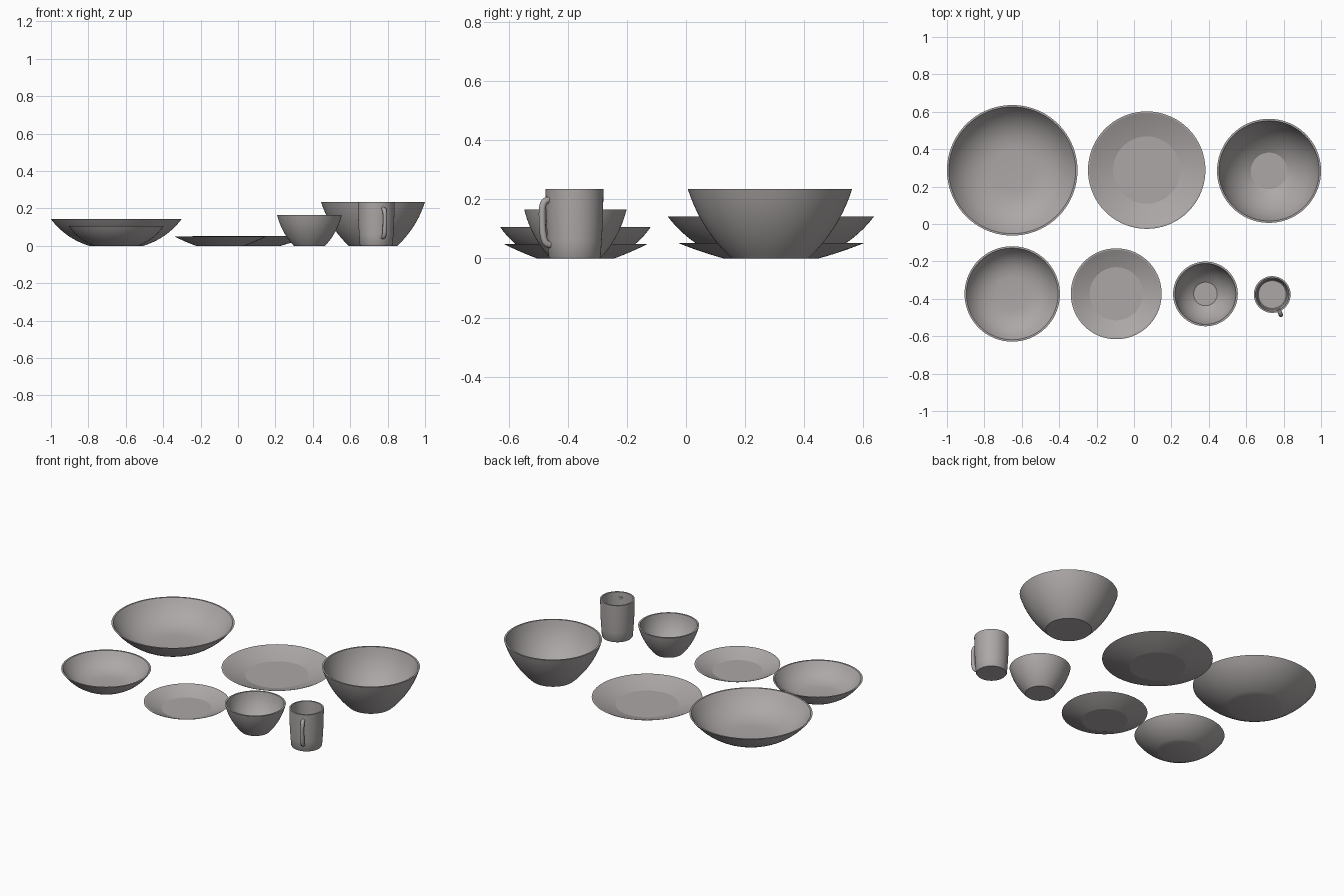
import bpy, bmesh, math
from mathutils import Vector

if "Cube" in bpy.data.objects:
    bpy.data.objects.remove(bpy.data.objects["Cube"])

# One grey stoneware glaze for the whole set
glaze = bpy.data.materials.new("warm_grey_glaze")
glaze.diffuse_color = (0.42, 0.39, 0.39, 1)
glaze.use_nodes = True
glaze.node_tree.nodes["Principled BSDF"].inputs["Base Color"].default_value = glaze.diffuse_color


def arc(base, rim, bulge, n=10):
    """Wall from base to rim, bulging outward and downward."""
    a, b = Vector(base), Vector(rim)
    d = b - a
    c = (a + b) / 2 + Vector((d.y, -d.x)) * bulge
    return [a * (1 - t) ** 2 + c * 2 * t * (1 - t) + b * t * t
            for t in (i / n for i in range(n + 1))]


def lathe(name, profile, loc, angle=30, seg=72):
    """Revolve an (r, z) profile that starts and ends on the axis."""
    bm = bmesh.new()
    rings = []
    for r, z in profile:
        if r < 1e-6:
            rings.append([bm.verts.new((0, 0, z))])
        else:
            rings.append([bm.verts.new((r * math.cos(k * math.tau / seg),
                                        r * math.sin(k * math.tau / seg), z))
                          for k in range(seg)])
    for a, b in zip(rings, rings[1:]):
        for k in range(seg):
            j = (k + 1) % seg
            if len(a) == 1:
                bm.faces.new((a[0], b[j], b[k]))
            elif len(b) == 1:
                bm.faces.new((a[k], a[j], b[0]))
            else:
                bm.faces.new((a[k], a[j], b[j], b[k]))
    bmesh.ops.recalc_face_normals(bm, faces=bm.faces)
    me = bpy.data.meshes.new(name)
    bm.to_mesh(me)
    bm.free()
    me.materials.append(glaze)
    ob = bpy.data.objects.new(name, me)
    ob.location = (*loc, 0)
    bpy.context.collection.objects.link(ob)
    bpy.ops.object.select_all(action='DESELECT')
    ob.select_set(True)
    bpy.context.view_layer.objects.active = ob
    bpy.ops.object.shade_smooth_by_angle(angle=math.radians(angle))
    return ob


def bowl(name, loc, rim, base, h, bulge, t=0.01):
    outer = arc((base, 0), (rim, h), bulge)
    inner = arc((base * 0.75, t), (rim - t, h), bulge * 1.7)
    lathe(name, [(0, 0), *outer, *reversed(inner), (0, t)], loc)


def plate(name, loc, rim, base, well, h, t=0.008):
    outer = arc((base, 0), (rim, h), 0.03, 6)
    inner = arc((well, t), (rim - t, h), 0.03, 6)
    lathe(name, [(0, 0), *outer, *reversed(inner), (0, t)], loc, angle=12)


# Back row: large serving pieces
bowl("large_pasta_bowl", (-0.651, 0.287), 0.349, 0.145, 0.142, 0.16)
plate("dinner_plate", (0.068, 0.288), 0.314, 0.16, 0.18, 0.052)
bowl("large_deep_bowl", (0.722, 0.284), 0.278, 0.13, 0.235, 0.13)

# Front row: small pieces
bowl("small_pasta_bowl", (-0.651, -0.374), 0.255, 0.118, 0.107, 0.16)
plate("side_plate", (-0.095, -0.373), 0.243, 0.13, 0.142, 0.049)
bowl("small_deep_bowl", (0.382, -0.374), 0.173, 0.084, 0.165, 0.13)

# Mug body
MUG = (0.739, -0.377)
lathe("mug_body", [(0, 0), (0.084, 0), (0.088, 0.006), (0.092, 0.06),
                   (0.096, 0.13), (0.098, 0.235), (0.089, 0.235),
                   (0.087, 0.13), (0.083, 0.05), (0.079, 0.014),
                   (0.074, 0.01), (0, 0.01)], MUG)

# Mug handle: swept tube, turned slightly off the front
path = [(0.086, 0.197), (0.104, 0.2), (0.119, 0.18), (0.119, 0.125),
        (0.115, 0.07), (0.102, 0.045), (0.084, 0.046)]
cu = bpy.data.curves.new("mug_handle", 'CURVE')
cu.dimensions = '3D'
cu.bevel_depth = 0.0115
cu.bevel_resolution = 3
cu.use_fill_caps = True
sp = cu.splines.new('NURBS')
sp.points.add(len(path) - 1)
for p, (r, z) in zip(sp.points, path):
    p.co = (r, 0, z, 1)
sp.order_u = 3
sp.use_endpoint_u = True
sp.resolution_u = 5
cu.materials.append(glaze)
handle = bpy.data.objects.new("mug_handle", cu)
handle.location = (*MUG, 0)
handle.rotation_euler.z = math.radians(-67)
bpy.context.collection.objects.link(handle)
